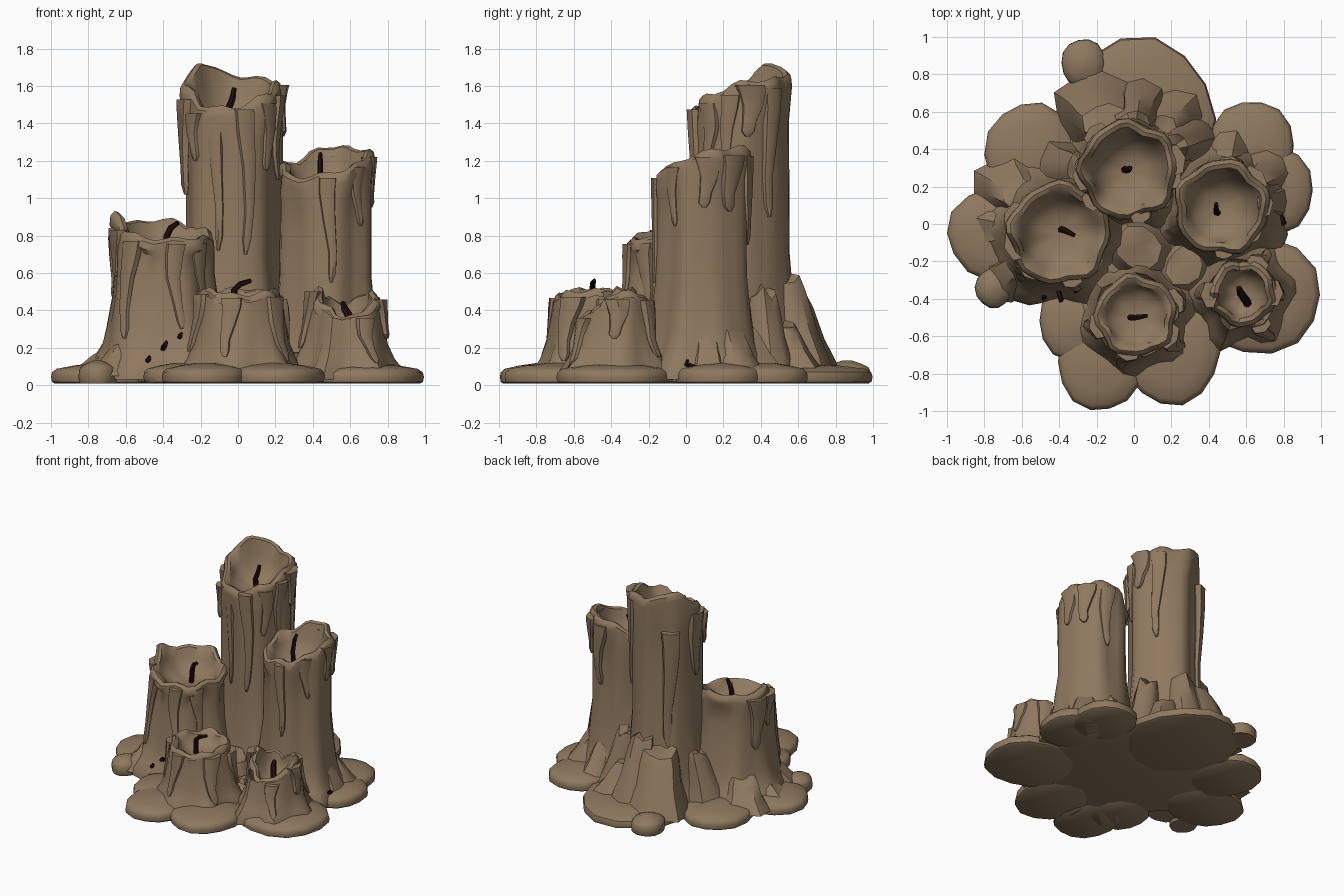
import bpy, bmesh, math, random
from mathutils import Vector

random.seed(4)
TAU = 2 * math.pi


def material(name, rgb):
    m = bpy.data.materials.new(name)
    m.diffuse_color = (*rgb, 1)
    return m


WAX = material("brown wax", (0.275, 0.19, 0.115))
WICK = material("charred wick", (0.014, 0.004, 0.004))


def make(name, rings, mat, angle=42):
    """Skin a list of equal closed rings and cap both ends."""
    bm = bmesh.new()
    vs = [[bm.verts.new(p) for p in ring] for ring in rings]
    n = len(rings[0])
    for a, b in zip(vs, vs[1:]):
        for i in range(n):
            j = (i + 1) % n
            bm.faces.new((a[i], a[j], b[j], b[i]))
    bm.faces.new(vs[0][::-1])
    bm.faces.new(vs[-1])
    bmesh.ops.recalc_face_normals(bm, faces=bm.faces[:])
    me = bpy.data.meshes.new(name)
    bm.to_mesh(me)
    bm.free()
    me.materials.append(mat)
    ob = bpy.data.objects.new(name, me)
    bpy.context.collection.objects.link(ob)
    bpy.ops.object.select_all(action='DESELECT')
    ob.select_set(True)
    bpy.context.view_layer.objects.active = ob
    bpy.ops.object.shade_smooth_by_angle(angle=math.radians(angle))
    return ob


def tube(name, pts, radii, mat, sides=6):
    pts = [Vector(p) for p in pts]
    rings = []
    for i, p in enumerate(pts):
        d = (pts[min(i + 1, len(pts) - 1)] - pts[max(i - 1, 0)]).normalized()
        u = d.cross(Vector((0.3, 1, 0.1))).normalized()
        v = d.cross(u)
        rings.append([p + radii[i] * (u * math.cos(TAU * k / sides) + v * math.sin(TAU * k / sides))
                      for k in range(sides)])
    return make(name, rings, mat)


def lerp_table(table, z):
    for (z0, a), (z1, b) in zip(table, table[1:]):
        if z <= z1:
            return a + (b - a) * max(0, (z - z0) / (z1 - z0))
    return table[-1][1]


FLARE = [(0, 0.17), (0.08, 0.16), (0.14, 0.11), (0.22, 0.07), (0.38, 0.03), (0.6, 0.0)]


def candle(name, cx, cy, R, rim, floor, flare, drips, seg=32):
    """Softly fluted wall, uneven melted rim and hollow bowl, plus flat wax runs down the side.
    rim: heights at E, NE, N, NW, W, SW, S, SE."""
    ph = [random.uniform(0, TAU) for _ in range(4)]

    def rim_z(a):
        t = (a % TAU) / TAU * 8
        i, f = int(t) % 8, t % 1
        f = f * f * (3 - 2 * f)
        return rim[i] * (1 - f) + rim[(i + 1) % 8] * f + 0.012 * math.sin(7 * a + ph[0])

    def wall(a, z):
        fl = lerp_table(FLARE, z) * flare
        flute = 0.012 * math.sin(5 * a + ph[1] + 0.5 * z) + 0.008 * math.sin(8 * a + ph[2] - 0.8 * z)
        return R + flute * (R / 0.25) + fl * (1 + 0.3 * math.sin(6 * a + ph[3]))

    def at(a, r, z):
        return (cx + r * math.cos(a), cy + r * math.sin(a), z)

    angs = [TAU * k / seg for k in range(seg)]
    rings = [[at(a, wall(a, z), z) for a in angs] for z in (0.03, 0.08, 0.14, 0.22, 0.3)]
    for f in (0.3, 0.6, 0.82):
        rings.append([at(a, wall(a, 0.3 + (rim_z(a) - 0.3) * f), 0.3 + (rim_z(a) - 0.3) * f) for a in angs])
    # rolled lip, then the bowl
    for dr, dz in ((0.014, -0.06), (0.01, -0.02), (-0.012, 0.0), (-0.035, -0.01)):
        rings.append([at(a, wall(a, 9) + dr, rim_z(a) + dz) for a in angs])
    for fr, fz in ((0.76, 0.6), (0.62, 0.27), (0.4, 0.08), (0.12, 0.0)):
        rings.append([at(a, R * fr, floor + (rim_z(a) - floor) * fz) for a in angs])
    make(name, rings, WAX)

    # wax runs, wide and shallow: (degrees, top below rim, bottom z, half width)
    for i, (deg, dz, z1, w) in enumerate(drips):
        a0 = math.radians(deg)
        z0 = rim_z(a0) - dz
        run = []
        for t, k in ((0, 1.25), (0.15, 1.15), (0.4, 0.9), (0.7, 0.6), (0.9, 0.55), (1, 0.2)):
            z = z0 + (z1 - z0) * t
            b = a0 + 0.06 * math.sin(5 * t + i)
            r = wall(b, z) + 0.003
            ring = []
            for q in range(7):
                c, s = math.cos(TAU * q / 7), math.sin(TAU * q / 7)
                ring.append(at(b + w * k * s / r, r + (0.5 * w * k + 0.006) * c, z))
            run.append(ring)
        make(f"{name}_wax_run_{i}", run, WAX)


candle("tall_candle", -0.03, 0.29, 0.25, (1.62, 1.64, 1.66, 1.73, 1.62, 1.5, 1.48, 1.55), 1.4, 0.7,
       [(12, 0.02, 1.33, 0.07), (40, 0.05, 0.9, 0.05), (183, 0.08, 1.02, 0.075), (220, 0.05, 1.2, 0.045),
        (250, 0.03, 0.72, 0.04), (288, 0.02, 0.7, 0.045), (318, 0.05, 1.15, 0.05),
        (130, 0.3, 0.5, 0.06), (345, 0.05, 1.1, 0.045)])
candle("right_candle", 0.47, 0.09, 0.24, (1.25, 1.27, 1.28, 1.2, 1.18, 1.11, 1.13, 1.18), 1.0, 0.7,
       [(5, 0.04, 0.95, 0.06), (38, 0.03, 0.93, 0.065), (75, 0.05, 0.75, 0.055), (318, 0.03, 0.85, 0.04),
        (275, 0.03, 0.55, 0.04)])
candle("left_candle", -0.40, -0.05, 0.26, (0.8, 0.85, 0.89, 0.87, 0.92, 0.81, 0.78, 0.79), 0.69, 0.85,
       [(160, 0.05, 0.45, 0.07), (192, 0.07, 0.58, 0.07), (228, 0.05, 0.25, 0.05), (285, 0.04, 0.3, 0.045),
        (320, 0.03, 0.4, 0.05)])
candle("front_candle", 0.01, -0.49, 0.205, (0.51, 0.5, 0.52, 0.5, 0.52, 0.51, 0.48, 0.5), 0.4, 0.7,
       [(195, 0.03, 0.18, 0.06), (255, 0.03, 0.15, 0.05), (325, 0.03, 0.13, 0.06), (20, 0.04, 0.2, 0.06)], 28)
candle("small_candle", 0.58, -0.37, 0.165, (0.5, 0.5, 0.44, 0.47, 0.52, 0.42, 0.36, 0.41), 0.29, 0.75,
       [(0, 0.03, 0.25, 0.06), (60, 0.03, 0.15, 0.05), (180, 0.03, 0.2, 0.06), (300, 0.03, 0.12, 0.045)], 26)


def puddle(name, cx, cy, rx, ry, h=0.1):
    """Flat pool of set wax with a rounded edge and a slight dome."""
    ph = random.uniform(0, TAU)
    rings = []
    for f, z in ((0.93, 0.008), (0.985, 0.018), (1, 0.045), (0.98, 0.07), (0.9, 0.088), (0.6, 0.105), (0.2, 0.12)):
        ring = []
        for k in range(14):
            a = TAU * k / 14
            w = f * (1 + 0.025 * math.sin(4 * a + ph))
            ring.append((cx + rx * w * math.cos(a), cy + ry * w * math.sin(a), z * h / 0.1))
        rings.append(ring)
    make(name, rings, WAX)


for i, p in enumerate([
        (0.02, 0.56, 0.41, 0.44), (-0.27, 0.86, 0.12, 0.13, 0.11), (0.63, 0.42, 0.23, 0.24),
        (0.74, 0.18, 0.22, 0.24), (0.66, -0.38, 0.34, 0.32), (0.20, -0.68, 0.26, 0.29),
        (-0.18, -0.74, 0.23, 0.26), (-0.30, -0.52, 0.21, 0.22), (-0.70, -0.05, 0.30, 0.26),
        (-0.75, -0.34, 0.10, 0.11, 0.11), (-0.55, 0.37, 0.25, 0.28), (0.03, 0.0, 0.62, 0.6, 0.11)]):
    puddle(f"wax_puddle_{i}", *p)


CENTRES = [Vector(c) for c in ((-0.03, 0.29), (0.47, 0.09), (-0.4, -0.05), (0.01, -0.49), (0.58, -0.37))]


def buttress(name, x, y, z, r0, r1, lean=0.1, seg=9):
    """Uneven lump of wax that spreads at the foot and leans on the nearest candle."""
    p = Vector((x, y))
    d = (min(CENTRES, key=lambda c: (c - p).length) - p).normalized()
    col = [random.uniform(0.8, 1.15) for _ in range(seg)]
    top = [random.uniform(-0.12, 0.06) for _ in range(seg)]
    rings = []
    for t, k, s in ((0, 1.25, 0), (0.2, 0.85, 0.1), (0.45, 0.35, 0.35), (0.85, 0.05, 0.8), (1, -0.1, 1), (1.03, -0.6, 1.3)):
        r = r1 + (r0 - r1) * k if k > 0 else r1 * (1 + k)
        c = p + d * lean * s
        rings.append([(c.x + r * col[q] * math.cos(TAU * q / seg), c.y + r * col[q] * math.sin(TAU * q / seg),
                       0.05 + (z - 0.05) * t * (1 + top[q] * t)) for q in range(seg)])
    make(name, rings, WAX)


for i, m in enumerate([
        (-0.20, 0.62, 0.50, 0.20, 0.13), (0.02, 0.62, 0.58, 0.17, 0.10), (-0.20, 0.72, 0.24, 0.14, 0.09),
        (0.20, 0.58, 0.34, 0.17, 0.10), (0.31, 0.46, 0.50, 0.14, 0.09), (0.74, 0.12, 0.38, 0.11, 0.07),
        (0.70, 0.28, 0.30, 0.13, 0.08), (-0.68, 0.22, 0.26, 0.15, 0.09), (-0.68, -0.28, 0.22, 0.12, 0.07),
        (-0.37, -0.30, 0.24, 0.11, 0.06), (0.27, -0.22, 0.17, 0.2, 0.12, 0.0),
        (-0.22, -0.46, 0.20, 0.12, 0.07), (0.80, -0.34, 0.20, 0.10, 0.06), (-0.78, 0.0, 0.17, 0.13, 0.08),
        (0.53, 0.38, 0.30, 0.13, 0.08), (-0.38, 0.30, 0.42, 0.15, 0.09), (0.03, -0.12, 0.26, 0.22, 0.14, 0.0)]):
    buttress(f"wax_buttress_{i}", *m)

# bent wicks
for name, r, pts in [
        ("tall_wick", 0.018, [(-0.04, 0.29, 1.38), (-0.05, 0.29, 1.48), (-0.03, 0.29, 1.53), (-0.02, 0.3, 1.59)]),
        ("right_wick", 0.015, [(0.45, 0.06, 0.98), (0.44, 0.06, 1.12), (0.44, 0.08, 1.2), (0.44, 0.11, 1.24)]),
        ("left_wick", 0.017, [(-0.39, -0.03, 0.67), (-0.38, -0.03, 0.8), (-0.36, -0.04, 0.84), (-0.32, -0.06, 0.87)]),
        ("front_wick", 0.016, [(-0.02, -0.5, 0.38), (-0.02, -0.5, 0.51), (0.01, -0.5, 0.54), (0.07, -0.49, 0.56)]),
        ("small_wick", 0.021, [(0.61, -0.43, 0.27), (0.6, -0.41, 0.36), (0.57, -0.37, 0.41), (0.56, -0.34, 0.44)])]:
    tube(name, pts, [r * 1.1, r * 1.1, r, r * 0.7], WICK)

# burnt wick scraps stuck in the wax
for i, (x, y, z) in enumerate([(-0.48, -0.40, 0.135), (-0.39, -0.41, 0.215), (-0.31, -0.36, 0.26), (0.80, 0.0, 0.115)]):
    tube(f"wick_scrap_{i}", [(x - 0.012, y + 0.05, z - 0.02), (x, y, z), (x + 0.01, y + 0.01, z + 0.02)],
         [0.014, 0.014, 0.008], WICK, 5)
